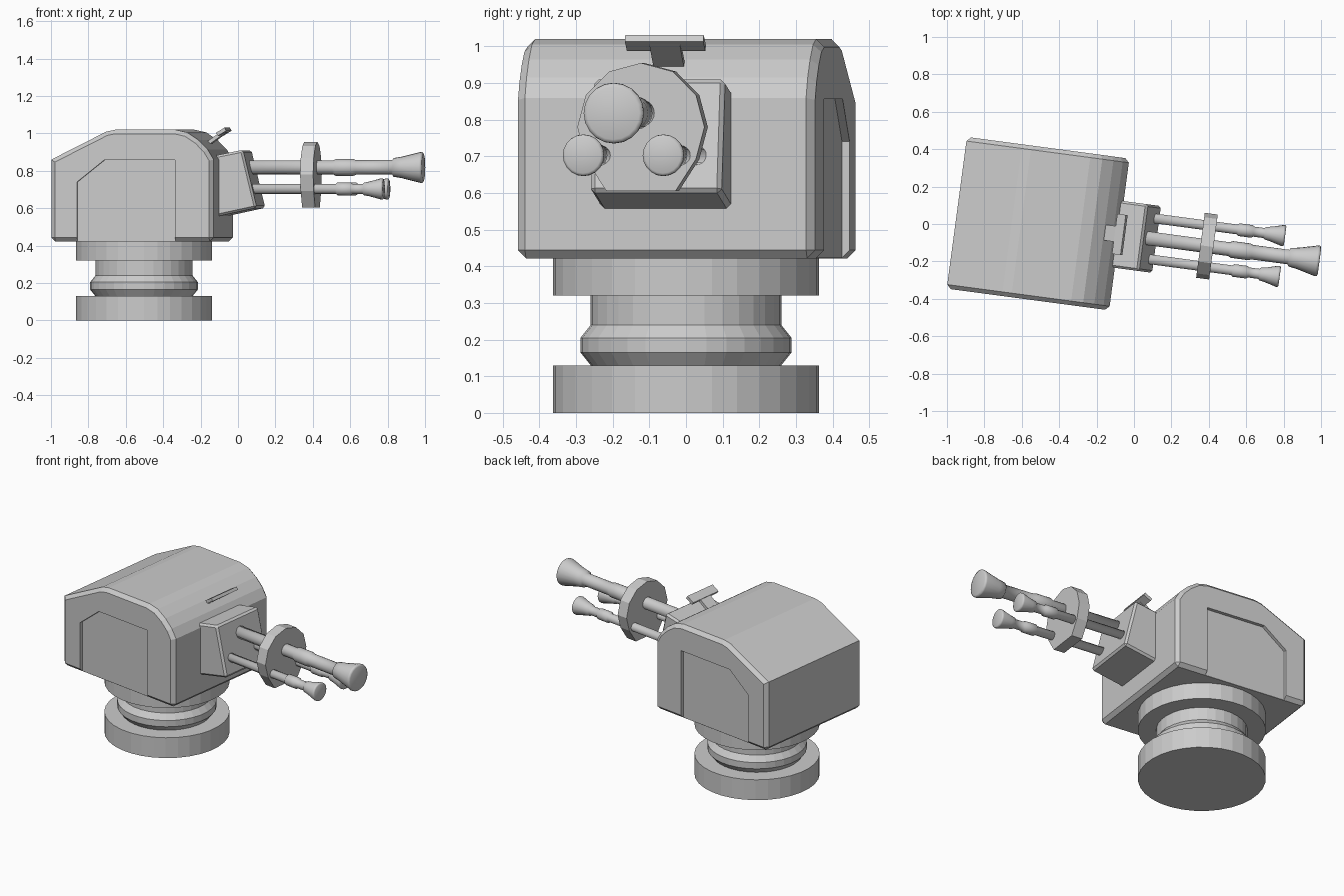
import bpy, bmesh
from math import radians, cos, sin, pi
from mathutils import Matrix, Vector

if "Cube" in bpy.data.objects:
    bpy.data.objects.remove(bpy.data.objects["Cube"])

# Turret frame: u forward, v sideways, z up, yawed about the pedestal
YAW = Matrix.Translation((-0.513, 0.002, 0)) @ Matrix.Rotation(radians(-7.6), 4, 'Z')


def make_object(name, bm, matrix, smooth=False):
    bmesh.ops.recalc_face_normals(bm, faces=bm.faces[:])
    bm.transform(matrix)
    for f in bm.faces:
        f.smooth = smooth
    me = bpy.data.meshes.new(name)
    bm.to_mesh(me)
    bm.free()
    ob = bpy.data.objects.new(name, me)
    bpy.context.collection.objects.link(ob)
    return ob


def prism(name, pts, axis, a, b):
    """Extrude a 2D outline from a to b: axis 'v' takes (u, z), axis 'u' takes (v, z)."""
    bm = bmesh.new()
    place = (lambda p, t: (p[0], t, p[1])) if axis == 'v' else (lambda p, t: (t, p[0], p[1]))
    face = bm.faces.new([bm.verts.new(place(p, a)) for p in pts])
    geom = bmesh.ops.extrude_face_region(bm, geom=[face])['geom']
    shift = Vector((0, b - a, 0)) if axis == 'v' else Vector((b - a, 0, 0))
    bmesh.ops.translate(bm, vec=shift, verts=[g for g in geom if isinstance(g, bmesh.types.BMVert)])
    return make_object(name, bm, YAW)


def lathe(name, profile, matrix, sides, smooth=False):
    """Revolve (height, radius) pairs around z, closed at both ends."""
    bm = bmesh.new()
    rings = [[bm.verts.new((r * cos(2 * pi * i / sides), r * sin(2 * pi * i / sides), h))
              for i in range(sides)] for h, r in profile]
    for lo, hi in zip(rings, rings[1:]):
        for i in range(sides):
            j = (i + 1) % sides
            bm.faces.new((lo[i], lo[j], hi[j], hi[i]))
    bm.faces.new(rings[0])
    bm.faces.new(rings[-1])
    return make_object(name, bm, matrix, smooth)


def apply_modifier(ob, kind, **settings):
    mod = ob.modifiers.new(kind.title(), kind)
    for key, value in settings.items():
        setattr(mod, key, value)
    bpy.context.view_layer.objects.active = ob
    bpy.ops.object.modifier_apply(modifier=mod.name)


# Pedestal with waist and bulge
lathe("pedestal", [(0, 0.363), (0.13, 0.363), (0.13, 0.26), (0.165, 0.288), (0.205, 0.288),
                   (0.24, 0.26), (0.32, 0.26), (0.32, 0.363), (0.43, 0.363)],
      Matrix.Translation((-0.5025, 0, 0)), 32)

# Armoured housing with chamfered rims
housing = prism("turret_housing",
                [(-0.438, 0.422), (0.438, 0.422), (0.438, 0.86), (0.405, 0.915), (0.355, 0.965),
                 (0.295, 1.005), (0.23, 1.02), (-0.09, 1.02), (-0.14, 1.01), (-0.438, 0.86)],
                'v', -0.409, 0.409)
apply_modifier(housing, 'BEVEL', width=0.022, segments=1, limit_method='ANGLE',
               angle_limit=radians(70))

# Recessed side hatches
for side in (-1, 1):
    cutter = prism("hatch_cutter", [(-0.296, 0.40), (0.233, 0.40), (0.233, 0.857),
                                    (-0.15, 0.857), (-0.296, 0.74)],
                   'v', side * 0.388, side * 0.45)
    apply_modifier(housing, 'BOOLEAN', object=cutter, operation='DIFFERENCE', solver='EXACT')
    bpy.data.objects.remove(cutter)

# Gun mantlet
mantlet = prism("gun_mantlet", [(0.41, 0.552), (0.642, 0.602), (0.567, 0.912), (0.41, 0.88)],
                'v', -0.18, 0.18)
apply_modifier(mantlet, 'BEVEL', width=0.012, segments=1, limit_method='ANGLE')

# Barrel support plate: twelve-sided with a flattened bottom
R = 0.175
plate = [(R * sin(radians(30 * k)), 0.78 + R * cos(radians(30 * k))) for k in range(-4, 5)]
plate += [(0.095, 0.605), (-0.095, 0.605)]
prism("barrel_support_plate", plate, 'u', 0.876, 0.946)


# Barrels with flared muzzles
def barrel(name, profile, v, z):
    lathe(name, profile, YAW @ Matrix.Translation((0, v, z)) @ Matrix.Rotation(pi / 2, 4, 'Y'),
          20, smooth=True)


barrel("main_barrel", [(0.54, 0.037), (1.03, 0.037), (1.045, 0.045), (1.14, 0.045), (1.155, 0.039),
                       (1.35, 0.039), (1.357, 0.05), (1.40, 0.057), (1.503, 0.083),
                       (1.513, 0.082), (1.518, 0.072)], 0, 0.818)
for side, label in ((-1, "right"), (1, "left")):
    barrel(label + "_small_barrel",
           [(0.56, 0.026), (1.06, 0.026), (1.068, 0.034), (1.14, 0.034), (1.15, 0.027),
            (1.205, 0.027), (1.212, 0.034), (1.24, 0.039), (1.306, 0.057),
            (1.314, 0.056), (1.318, 0.049)], side * 0.11, 0.703)

# T-shaped sight on the roof
prism("sight_stem", [(0.345, 0.925), (0.455, 1.003), (0.445, 1.019), (0.335, 0.942)],
      'v', -0.042, 0.042)
prism("sight_crossbar", [(0.424, 0.987), (0.469, 1.014), (0.459, 1.031), (0.413, 1.003)],
      'v', -0.108, 0.108)
